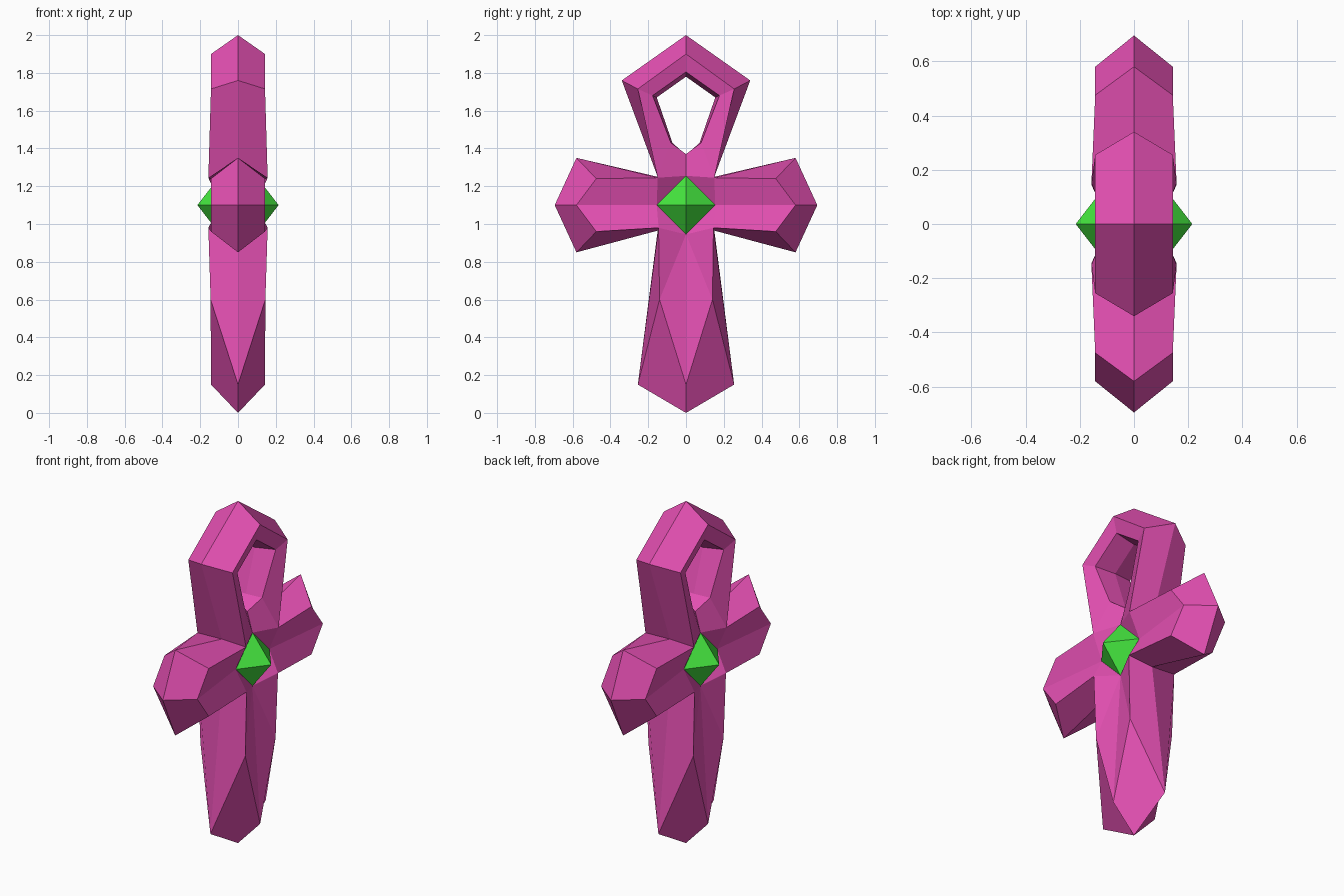
import bpy, bmesh
from mathutils import Vector

if "Cube" in bpy.data.objects:
    bpy.data.objects.remove(bpy.data.objects["Cube"])


def material(name, rgb):
    m = bpy.data.materials.new(name)
    m.diffuse_color = (*rgb, 1)
    m.use_nodes = True
    m.node_tree.nodes["Principled BSDF"].inputs["Base Color"].default_value = m.diffuse_color
    return m


def add_object(name, bm, mat):
    bmesh.ops.recalc_face_normals(bm, faces=bm.faces)
    mesh = bpy.data.meshes.new(name)
    bm.to_mesh(mesh)
    bm.free()
    mesh.materials.append(mat)
    obj = bpy.data.objects.new(name, mesh)
    bpy.context.collection.objects.link(obj)
    return obj


pink = material("pink_stone", (0.78, 0.08, 0.45))
green = material("green_gem", (0.06, 0.80, 0.05))

# Raised front points of one quarter of the looped cross (x, y, z);
# the seat points are the rim of the sunken diamond that holds the gem
front = {
    "centre": (0.093, 0, 1.10),
    "seat_side": (0.093, 0.155, 1.10),
    "seat_top": (0.093, 0, 1.255),
    "seat_low": (0.093, 0, 0.945),
    "arm_tip": (0.143, 0.58, 1.10),
    "arm_top": (0.143, 0.475, 1.24),
    "arm_low": (0.143, 0.475, 0.96),
    "join_top": (0.157, 0.15, 1.245),
    "join_low": (0.157, 0.145, 0.98),
    "stem": (0.145, 0.14, 0.60),
    "foot": (0.143, 0, 0.15),
    "loop_side": (0.143, 0.255, 1.715),
    "loop_top": (0.143, 0, 1.90),
    "hole_top": (0.12, 0, 1.805),
    "hole_side": (0.12, 0.177, 1.68),
    "hole_low": (0.10, 0.08, 1.43),
    "hole_base": (0.06, 0, 1.37),
}

# Matching points on the middle plane x = 0 (y, z)
middle = {
    "arm_tip": (0.695, 1.10), "arm_top": (0.58, 1.35), "arm_low": (0.58, 0.85),
    "join_top": (0.15, 1.25), "join_low": (0.15, 0.965),
    "stem": (0.255, 0.15), "foot": (0, 0),
    "loop_side": (0.34, 1.76), "loop_top": (0, 2.0),
    "hole_top": (0, 1.78), "hole_side": (0.155, 1.67),
    "hole_low": (0.072, 1.43), "hole_base": (0, 1.365),
}

front_faces = [
    "centre seat_side seat_top",
    "centre seat_low seat_side",
    "seat_side join_top seat_top",
    "seat_side seat_low join_low",
    "seat_side arm_tip arm_top join_top",
    "seat_side join_low arm_low arm_tip",
    "seat_low stem join_low",
    "seat_low foot stem",
    "seat_top join_top hole_low hole_base",
    "join_top loop_side hole_side hole_low",
    "loop_side loop_top hole_top hole_side",
]
outer_rim = "loop_top loop_side join_top arm_top arm_tip arm_low join_low stem foot".split()
hole_rim = "hole_top hole_side hole_low hole_base".split()

# Faces of the quarter: front facets, then slanted sides down to the middle plane
quarter = [[front[k] for k in f.split()] for f in front_faces]
for rim in (outer_rim, hole_rim):
    for a, b in zip(rim, rim[1:]):
        quarter.append([front[a], front[b], (0, *middle[b]), (0, *middle[a])])

# Whole body, mirrored across x and y
bm = bmesh.new()
for sx in (1, -1):
    for sy in (1, -1):
        for face in quarter:
            bm.faces.new([bm.verts.new((x * sx, y * sy, z)) for x, y, z in face])
bmesh.ops.remove_doubles(bm, verts=bm.verts, dist=0.0005)
add_object("looped_cross", bm, pink)

# Octahedral gem on each broad side
for side, label in ((1, "right"), (-1, "left")):
    bm = bmesh.new()
    for axis, r in enumerate((0.12, 0.155, 0.155)):
        for s in (1, -1):
            p = Vector((0.095 * side, 0, 1.10))
            p[axis] += s * r
            bm.verts.new(p)
    bmesh.ops.convex_hull(bm, input=bm.verts)
    add_object("gem_" + label, bm, green)
